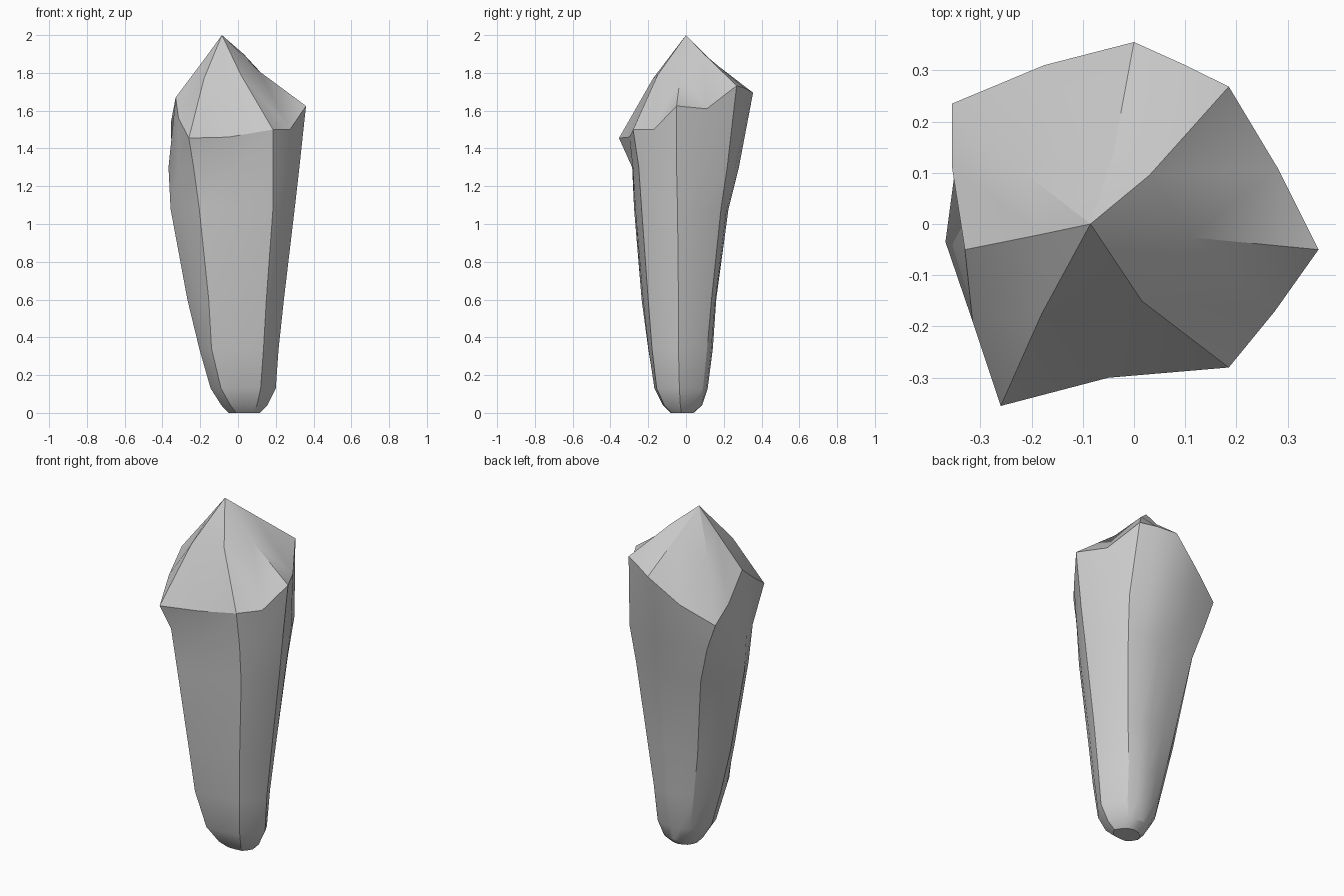
import bpy, bmesh

# Crown: tip, seven ridge midpoints, rim corners with a point between each pair
TIP = (-0.085, 0, 2)
RIDGE = [(0.11, -0.026, 1.81), (0.015, -0.15, 1.79), (-0.18, -0.175, 1.77),
         (-0.18, -0.02, 1.87), (-0.22, 0.105, 1.75), (-0.04, 0.14, 1.86),
         (0.03, 0.095, 1.90)]
RIM = [(0.36, -0.05, 1.625), (0.275, -0.17, 1.5), (0.185, -0.28, 1.5),
       (-0.05, -0.30, 1.46), (-0.26, -0.355, 1.455), (-0.315, -0.19, 1.56),
       (-0.33, -0.05, 1.67), (-0.355, 0.11, 1.54), (-0.355, 0.235, 1.456),
       (-0.175, 0.31, 1.56), (0, 0.355, 1.695), (0.10, 0.31, 1.72),
       (0.185, 0.268, 1.732), (0.28, 0.11, 1.61)]

# Shaft cross-sections: height and seven corners
RINGS = [
    (1.30, [(.325, -.05), (.185, -.25), (-.235, -.285), (-.368, -.035), (-.30, .235), (0, .28), (.214, .218)]),
    (1.08, [(.30, -.045), (.185, -.235), (-.205, -.275), (-.357, -.03), (-.235, .20), (.01, .225), (.195, .185)]),
    (0.60, [(.243, -.04), (.15, -.20), (-.155, -.235), (-.268, -.03), (-.166, .13), (.02, .16), (.155, .135)]),
    (0.34, [(.215, -.04), (.135, -.18), (-.14, -.20), (-.205, -.03), (-.12, .10), (.02, .142), (.13, .112)]),
    (0.13, [(.20, -.035), (.12, -.155), (-.09, -.165), (-.145, -.03), (-.085, .08), (.02, .115), (.12, .09)]),
    (0.04, [(.155, -.03), (.10, -.115), (-.04, -.12), (-.088, -.03), (-.045, .06), (.02, .085), (.095, .065)]),
    (0.00, [(.115, -.025), (.08, -.075), (-.01, -.08), (-.05, -.03), (-.025, .02), (.025, .04), (.07, .03)]),
]


def ring_points(z, corners):
    """Corners plus slightly bulged side midpoints."""
    cx = sum(c[0] for c in corners) / 7
    cy = sum(c[1] for c in corners) / 7
    pts = []
    for i, a in enumerate(corners):
        b = corners[(i + 1) % 7]
        mx, my = (a[0] + b[0]) / 2, (a[1] + b[1]) / 2
        pts.append((a[0], a[1], z))
        pts.append((cx + (mx - cx) * 1.05, cy + (my - cy) * 1.05, z))
    return pts


bm = bmesh.new()
tip = bm.verts.new(TIP)
ridge = [bm.verts.new(p) for p in RIDGE]
rim = [bm.verts.new(p) for p in RIM]

# Crown facets
for i in range(7):
    j = (i + 1) % 7
    a, m, b = rim[2 * i], rim[2 * i + 1], rim[2 * j]
    bm.faces.new((tip, ridge[j], ridge[i]))
    bm.faces.new((ridge[i], m, a))
    bm.faces.new((ridge[i], ridge[j], m))
    bm.faces.new((ridge[j], b, m))

# Shaft facets and closed base
upper = rim
for z, corners in RINGS:
    lower = [bm.verts.new(p) for p in ring_points(z, corners)]
    for i in range(14):
        j = (i + 1) % 14
        bm.faces.new((upper[i], upper[j], lower[j], lower[i]))
    upper = lower
bm.faces.new(upper)
bmesh.ops.recalc_face_normals(bm, faces=bm.faces)

mesh = bpy.data.meshes.new("crystal")
bm.to_mesh(mesh)
bm.free()
crystal = bpy.data.objects.new("crystal", mesh)
bpy.context.collection.objects.link(crystal)
bpy.context.view_layer.objects.active = crystal
crystal.select_set(True)
bpy.ops.object.shade_smooth_by_angle(angle=0.5)
